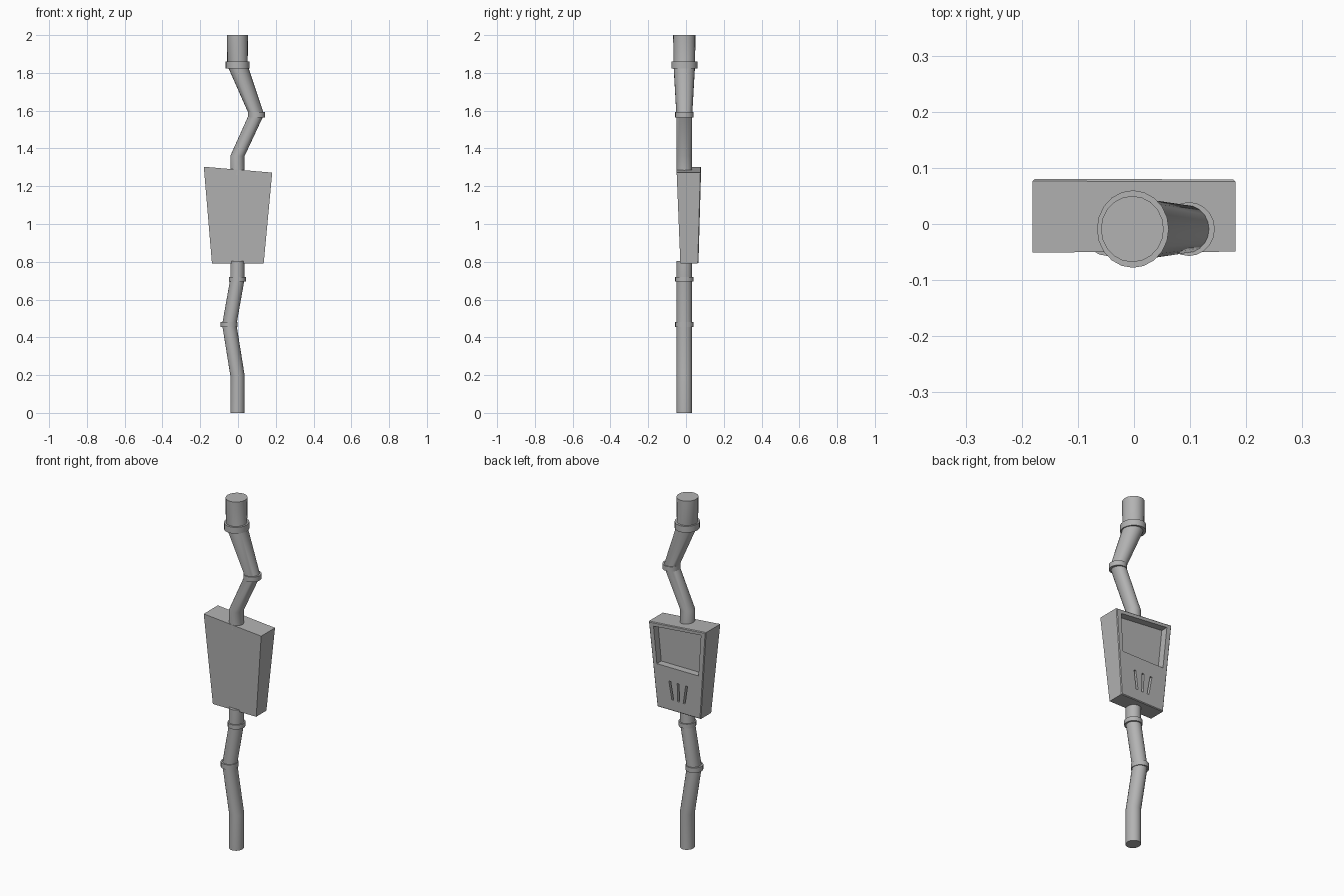
import bpy, bmesh, math

if "Cube" in bpy.data.objects:
    bpy.data.objects.remove(bpy.data.objects["Cube"])

SIDES = 20

# Dark grey for every part
grey = bpy.data.materials.new("dark_grey")
grey.diffuse_color = (0.45, 0.45, 0.45, 1)
grey.use_nodes = True
grey.node_tree.nodes["Principled BSDF"].inputs["Base Color"].default_value = grey.diffuse_color


def new_object(name, bm):
    bmesh.ops.recalc_face_normals(bm, faces=bm.faces[:])
    me = bpy.data.meshes.new(name)
    bm.to_mesh(me)
    bm.free()
    me.materials.append(grey)
    ob = bpy.data.objects.new(name, me)
    bpy.context.collection.objects.link(ob)
    return ob


def loft(name, rings):
    """Closed tube through horizontal elliptical rings (x, z, rx, ry)."""
    bm = bmesh.new()
    loops = []
    for x, z, rx, ry in rings:
        loops.append([bm.verts.new((x + rx * math.cos(2 * math.pi * i / SIDES),
                                    -0.009 + ry * math.sin(2 * math.pi * i / SIDES), z))
                      for i in range(SIDES)])
    for a, b in zip(loops, loops[1:]):
        for i in range(SIDES):
            j = (i + 1) % SIDES
            bm.faces.new((a[i], a[j], b[j], b[i])).smooth = True
    bm.faces.new(loops[0])
    bm.faces.new(loops[-1])
    ob = new_object(name, bm)
    bpy.ops.object.select_all(action='DESELECT')
    ob.select_set(True)
    bpy.context.view_layer.objects.active = ob
    bpy.ops.object.shade_smooth_by_angle(angle=math.radians(30))
    return ob


def back_y(z):
    return 0.066 + 0.014 * (z - 0.793) / 0.495


def front_y(z):
    return -0.03 - 0.02 * (z - 0.793) / 0.495


def prism(name, outline, y0, y1):
    """Four-sided block from an (x, z) outline between two sloped planes."""
    bm = bmesh.new()
    f = [bm.verts.new((x, y0(z), z)) for x, z in outline]
    b = [bm.verts.new((x, y1(z), z)) for x, z in outline]
    bm.faces.new(f)
    bm.faces.new(b)
    n = len(outline)
    for i in range(n):
        j = (i + 1) % n
        bm.faces.new((f[i], f[j], b[j], b[i]))
    return new_object(name, bm)


# Upper and lower bent pipes
loft("upper_pipe", [(-0.003, 1.26, .038, .041), (-0.003, 1.36, .038, .041),
                    (0.098, 1.58, .040, .042), (-0.003, 1.84, .054, .057),
                    (-0.003, 2.0, .056, .059)])
loft("lower_pipe", [(-0.003, 0.0, .038, .041), (-0.003, 0.2, .038, .041),
                    (-0.046, 0.467, .038, .041), (-0.003, 0.71, .038, .041),
                    (-0.003, 0.803, .038, .041)])

# Collars at the joints
for name, x, z, rx, ry, h in (("top_collar", -0.002, 1.842, .064, .069, .036),
                              ("elbow_collar", 0.098, 1.579, .046, .048, .028),
                              ("box_collar", -0.003, 0.708, .045, .048, .025),
                              ("knee_collar", -0.047, 0.468, .045, .048, .028)):
    loft(name, [(x, z - h / 2, rx, ry), (x, z + h / 2, rx, ry)])

# Tapered control box with softened back rim
box = prism("control_box", [(-.138, .792), (.136, .792), (.181, 1.272), (-.181, 1.303)],
            front_y, back_y)
bm = bmesh.new()
bm.from_mesh(box.data)
rim = [e for e in bm.edges if all(v.co.y > 0 for v in e.verts)]
bmesh.ops.bevel(bm, geom=rim, offset=0.004, segments=1, affect='EDGES')
bm.to_mesh(box.data)
bm.free()

# Window recess and three fanned slots in the back face
cutters = [("window_cutter",
            [(-.130, 1.04), (.133, 1.04), (.150, 1.252), (-.150, 1.28)], .04)]
for k in (-1, 0, 1):
    t, b, w = .053 * k, .036 * k, .006
    cutters.append(("slot_cutter",
                    [(b - w, .855), (b + w, .855), (t + w, .96), (t - w, .96)], .03))
for name, outline, depth in cutters:
    cut = prism(name, outline, lambda z: back_y(z) - depth, lambda z: back_y(z) + .03)
    cut.hide_render = True
    cut.hide_set(True)
    mod = box.modifiers.new(name, 'BOOLEAN')
    mod.object = cut
    mod.operation = 'DIFFERENCE'
    mod.solver = 'EXACT'
